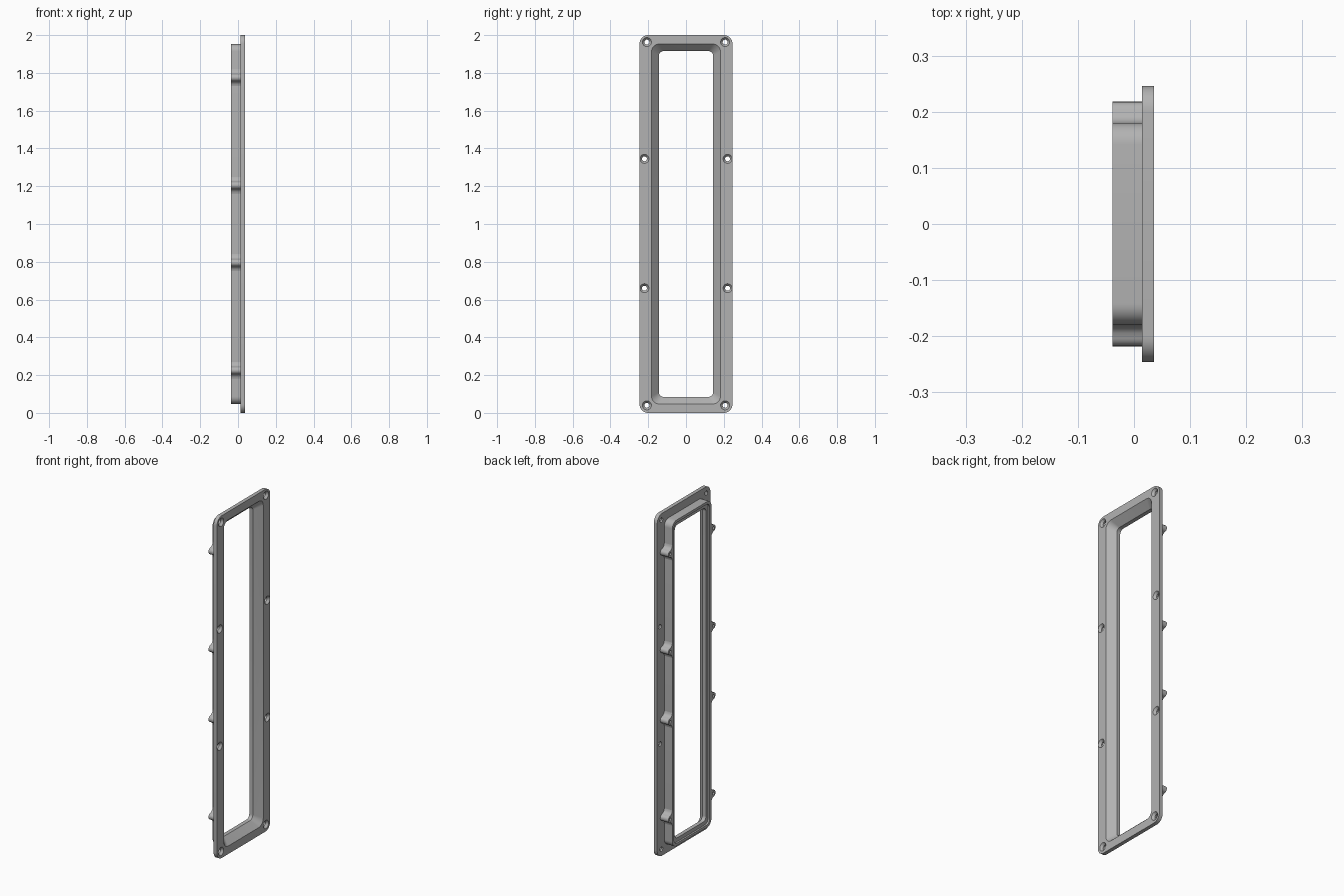
import bpy, bmesh
from math import sin, cos, pi, radians
from mathutils import Matrix, Vector

old = bpy.data.objects.get("Cube")
if old:
    bpy.data.objects.remove(old)

grey = bpy.data.materials.new("mid grey")
grey.use_nodes = True
colour = (0.45, 0.45, 0.45, 1)
grey.diffuse_color = colour
grey.node_tree.nodes["Principled BSDF"].inputs["Base Color"].default_value = colour


def make(name, bm):
    bmesh.ops.recalc_face_normals(bm, faces=bm.faces)
    mesh = bpy.data.meshes.new(name)
    bm.to_mesh(mesh)
    bm.free()
    mesh.materials.append(grey)
    ob = bpy.data.objects.new(name, mesh)
    bpy.context.collection.objects.link(ob)
    return ob


def select(ob):
    bpy.ops.object.select_all(action='DESELECT')
    ob.select_set(True)
    bpy.context.view_layer.objects.active = ob


def cut(ob, cutter):
    mod = ob.modifiers.new("holes", 'BOOLEAN')
    mod.operation = 'DIFFERENCE'
    mod.solver = 'EXACT'
    mod.object = cutter
    select(ob)
    bpy.ops.object.modifier_apply(modifier=mod.name)
    bpy.data.objects.remove(cutter)


def smooth(ob):
    select(ob)
    bpy.ops.object.shade_smooth_by_angle(angle=radians(30))


def rounded_ring(bm, x, hy, hz, r, steps=8):
    """Rounded rectangle of vertices around the middle of the panel."""
    verts = []
    for q, (sy, sz) in enumerate([(1, 1), (-1, 1), (-1, -1), (1, -1)]):
        for i in range(steps + 1):
            a = (q + i / steps) * pi / 2
            verts.append(bm.verts.new((x, sy * (hy - r) + r * cos(a),
                                       1 + sz * (hz - r) + r * sin(a))))
    return verts


def lathe_x(bm, y, z, profile, sides=24):
    """Solid of revolution about an x-aligned axis; profile is (x, radius)."""
    rings = [[bm.verts.new((x, y + r * cos(2 * pi * i / sides),
                            z + r * sin(2 * pi * i / sides)))
              for i in range(sides)] for x, r in profile]
    for a, b in zip(rings, rings[1:]):
        for i in range(sides):
            j = (i + 1) % sides
            bm.faces.new((a[i], a[j], b[j], b[i]))
    bm.faces.new(rings[0])
    bm.faces.new(rings[-1])


# Bezel: flange, sloped opening, rear collar with a stepped rim
FRONT, SEAT, BACK = 0.036, 0.014, -0.038
section = [
    (FRONT, 0.182, 0.953, 0.04), (FRONT, 0.246, 1.0, 0.045),
    (SEAT, 0.246, 1.0, 0.045), (SEAT, 0.18, 0.952, 0.038),
    (BACK, 0.18, 0.952, 0.038), (BACK, 0.165, 0.937, 0.03),
    (-0.028, 0.165, 0.937, 0.03), (-0.028, 0.144, 0.915, 0.025),
    (-0.005, 0.144, 0.915, 0.025)]
bm = bmesh.new()
rings = [rounded_ring(bm, *s) for s in section]
for a, b in zip(rings, rings[1:] + rings[:1]):
    for i in range(len(a)):
        j = (i + 1) % len(a)
        bm.faces.new((a[i], a[j], b[j], b[i]))
bezel = make("bezel_frame", bm)

# Countersunk screw holes through the flange
bm = bmesh.new()
for y, z in [(0.207, 0.04), (0.22, 0.66), (0.22, 1.345), (0.207, 1.963)]:
    for s in (1, -1):
        lathe_x(bm, s * y, z, [(SEAT - 0.01, 0.013), (0.023, 0.013),
                               (FRONT, 0.024), (FRONT + 0.01, 0.024)])
cut(bezel, make("screw_hole_cutter", bm))
smooth(bezel)

# Screw bosses with flared feet on both long sides of the collar
foot = [(0.048, 0.175), (0.045, 0.18), (0.035, 0.182), (0.027, 0.187), (0.021, 0.194)]
tip = [(0.019 * cos(a), 0.199 + 0.019 * sin(a))
       for a in [pi * i / 12 for i in range(1, 12)]]
outline = foot + tip + [(-z, y) for z, y in reversed(foot)]
for side, s in (("left", -1), ("right", 1)):
    for n, zc in enumerate([0.225, 0.795, 1.205, 1.775], 1):
        bm = bmesh.new()
        face = bm.faces.new([bm.verts.new((BACK, s * y, zc + z)) for z, y in outline])
        out = bmesh.ops.extrude_face_region(bm, geom=[face])["geom"]
        bmesh.ops.translate(bm, vec=Vector((SEAT - BACK, 0, 0)),
                            verts=[v for v in out if isinstance(v, bmesh.types.BMVert)])
        boss = make(f"screw_boss_{side}_{n}", bm)
        bm = bmesh.new()
        lathe_x(bm, s * 0.199, zc, [(BACK - 0.01, 0.008), (-0.005, 0.008)], 16)
        cut(boss, make("boss_hole_cutter", bm))
        smooth(boss)
